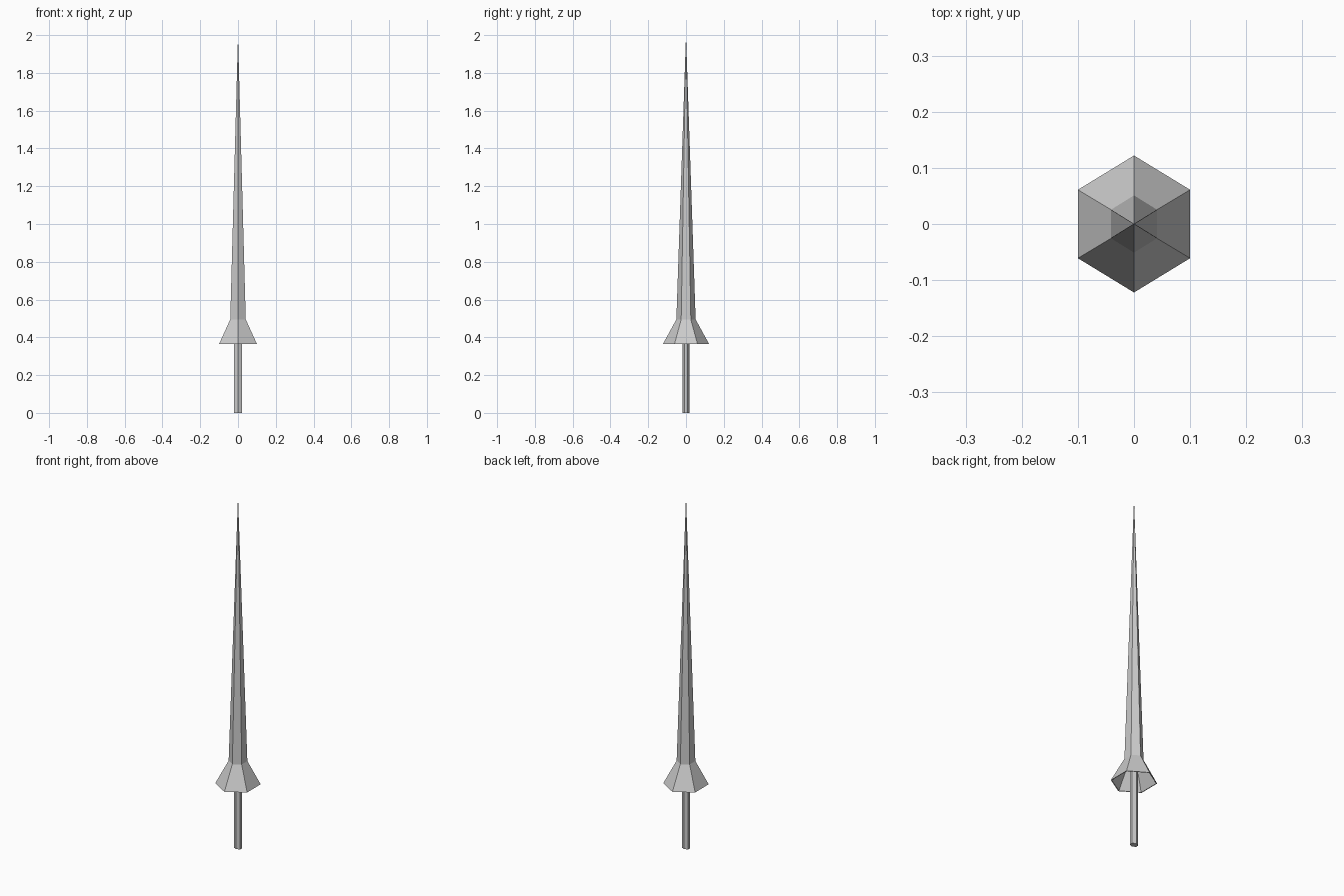
import bpy, bmesh, math

if "Cube" in bpy.data.objects:
    bpy.data.objects.remove(bpy.data.objects["Cube"])

SIDES = 6


def ring(bm, rx, ry, z):
    """Six-sided ring with corners on the y axis; rx is the half width across the flats."""
    verts = []
    for i in range(SIDES):
        a = math.pi / 2 + i * 2 * math.pi / SIDES
        verts.append(bm.verts.new((rx * math.cos(a) / math.cos(math.pi / 6),
                                   ry * math.sin(a), z)))
    return verts


def loft(name, profile, tip=None, cap_start=True, cap_end=True, closed=False):
    """Bridge rings of (half x, half y, z), ending in a point if tip is set."""
    bm = bmesh.new()
    rings = [ring(bm, *p) for p in profile]
    pairs = list(zip(rings, rings[1:]))
    if closed:
        pairs.append((rings[-1], rings[0]))
    for a, b in pairs:
        for i in range(SIDES):
            j = (i + 1) % SIDES
            bm.faces.new((a[i], a[j], b[j], b[i]))
    if cap_start:
        bm.faces.new(rings[0])
    if tip is not None:
        top = bm.verts.new((0, 0, tip))
        for i in range(SIDES):
            bm.faces.new((rings[-1][i], rings[-1][(i + 1) % SIDES], top))
    elif cap_end:
        bm.faces.new(rings[-1])
    bmesh.ops.recalc_face_normals(bm, faces=bm.faces)
    mesh = bpy.data.meshes.new(name)
    bm.to_mesh(mesh)
    bm.free()
    obj = bpy.data.objects.new(name, mesh)
    bpy.context.collection.objects.link(obj)
    return obj


# Long tapering spike
loft("spike", [(0.041, 0.051, 0.495)], tip=2.0)

# Flared hand guard, hollow underneath
loft("hand_guard", [(0.1, 0.122, 0.365), (0.041, 0.051, 0.495),
                    (0.036, 0.045, 0.49), (0.096, 0.117, 0.365)],
     cap_start=False, cap_end=False, closed=True)

# Grip reaching up into the guard
loft("grip", [(0.02, 0.018, 0.0), (0.02, 0.018, 0.495)])
